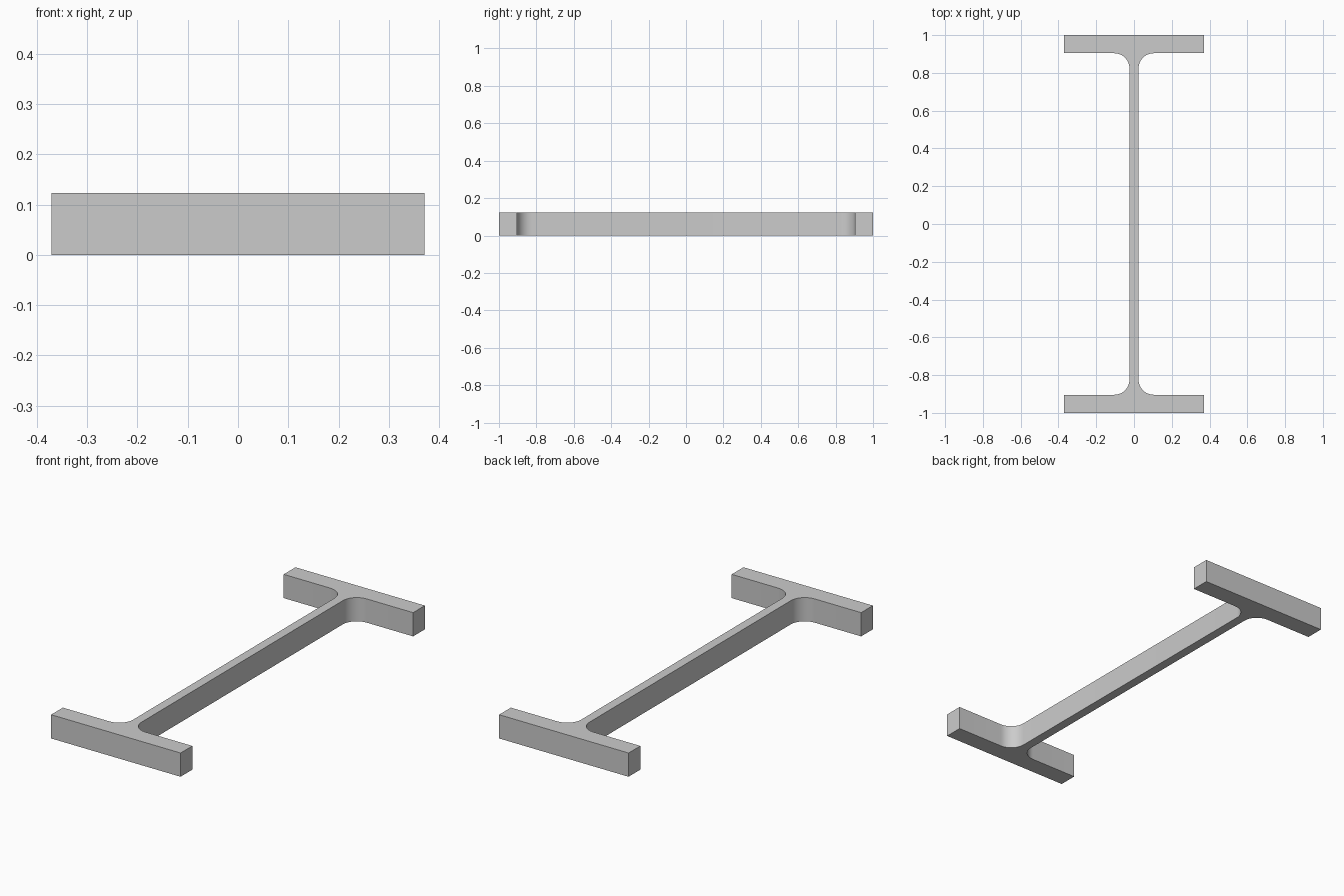
import bpy
import bmesh
from math import cos, sin, pi, radians

HALF_WIDTH, HALF_DEPTH, HEIGHT = 0.371, 1.0, 0.123
HALF_WEB, FLANGE, FILLET, STEPS = 0.024, 0.096, 0.08, 12

cube = bpy.data.objects.get("Cube")
if cube:
    bpy.data.objects.remove(cube, do_unlink=True)

steel = bpy.data.materials.new("steel_grey")
steel.use_nodes = True
colour = (0.6, 0.6, 0.6, 1)
steel.diffuse_color = colour
steel.node_tree.nodes["Principled BSDF"].inputs["Base Color"].default_value = colour

# One quarter of the I-section: flange corner, flange underside, fillet into the web
inner = HALF_DEPTH - FLANGE
quarter = [(HALF_WIDTH, HALF_DEPTH), (HALF_WIDTH, inner)]
for i in range(STEPS + 1):
    a = pi / 2 * (1 + i / STEPS)
    quarter.append((HALF_WEB + FILLET + FILLET * cos(a),
                    inner - FILLET + FILLET * sin(a)))

# Mirror the quarter front to back, then side to side, into a closed outline
right_side = quarter + [(x, -y) for x, y in reversed(quarter)]
outline = right_side + [(-x, y) for x, y in reversed(right_side)]

# Extrude the outline into the beam
bm = bmesh.new()
base = bm.faces.new([bm.verts.new((x, y, 0)) for x, y in outline])
top = bmesh.ops.extrude_face_region(bm, geom=[base], use_keep_orig=True)
verts = [v for v in top["geom"] if isinstance(v, bmesh.types.BMVert)]
bmesh.ops.translate(bm, verts=verts, vec=(0, 0, HEIGHT))
bmesh.ops.recalc_face_normals(bm, faces=bm.faces)

mesh = bpy.data.meshes.new("i_beam")
bm.to_mesh(mesh)
bm.free()
mesh.materials.append(steel)
beam = bpy.data.objects.new("i_beam", mesh)
bpy.context.collection.objects.link(beam)

# Smooth fillets, sharp corners
bpy.ops.object.select_all(action="DESELECT")
beam.select_set(True)
bpy.context.view_layer.objects.active = beam
bpy.ops.object.shade_smooth_by_angle(angle=radians(30))
